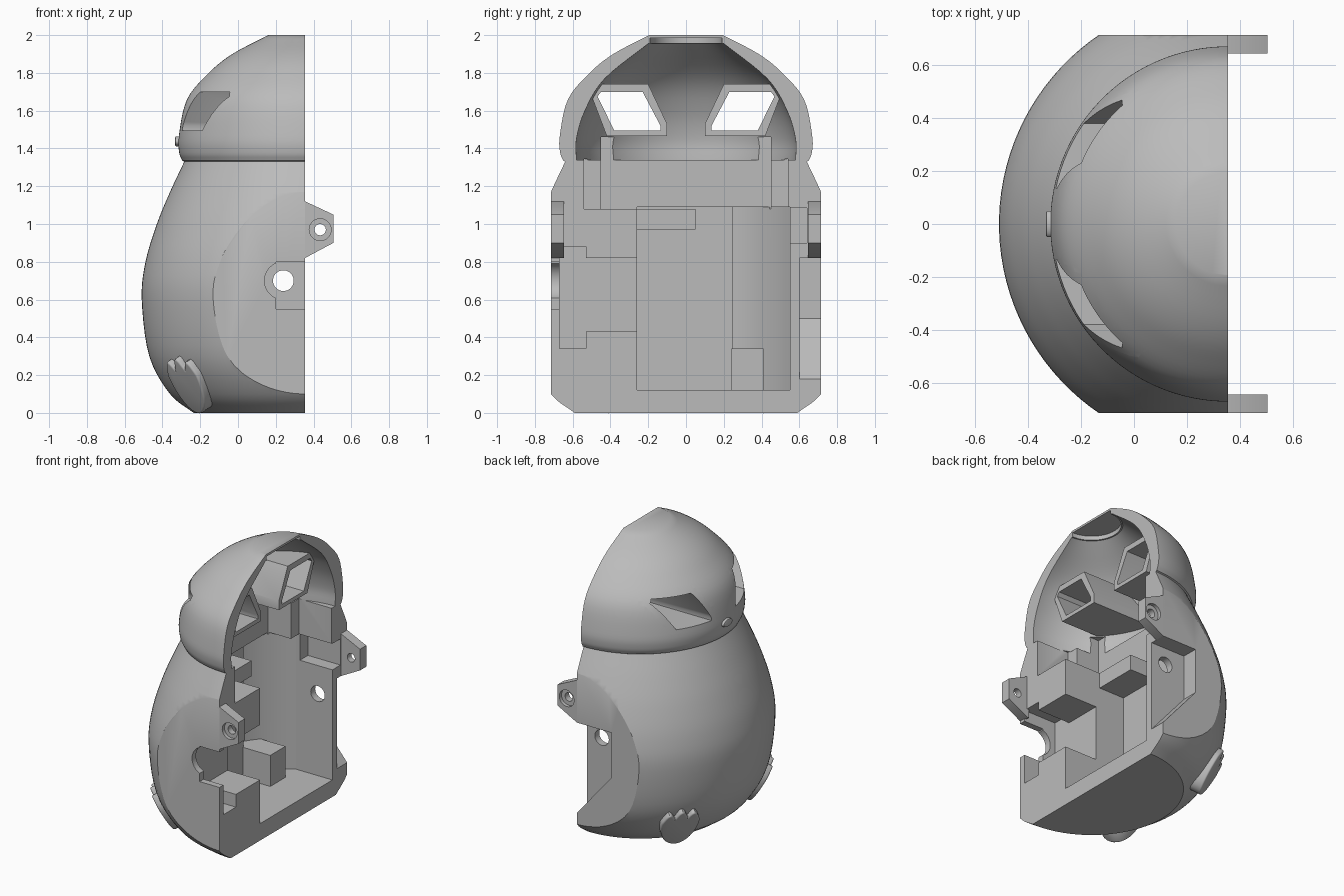
import bpy, bmesh, math
from mathutils import Vector, Matrix

cube = bpy.data.objects.get("Cube")
if cube:
    bpy.data.objects.remove(cube, do_unlink=True)

grey = bpy.data.materials.new("plain grey")
grey.use_nodes = True
grey.diffuse_color = (0.5, 0.5, 0.5, 1)
grey.node_tree.nodes["Principled BSDF"].inputs["Base Color"].default_value = (0.5, 0.5, 0.5, 1)

CUT = 0.355          # plane of the open side, also the axis of revolution
SIDE = 0.715         # flat sides


def finish(bm, name):
    bmesh.ops.recalc_face_normals(bm, faces=bm.faces)
    mesh = bpy.data.meshes.new(name)
    bm.to_mesh(mesh)
    bm.free()
    mesh.materials.append(grey)
    ob = bpy.data.objects.new(name, mesh)
    bpy.context.collection.objects.link(ob)
    return ob


def curve(pts, steps=5):
    """Catmull-Rom curve through a few points."""
    p = [Vector(q) for q in pts]
    p = [2 * p[0] - p[1]] + p + [2 * p[-1] - p[-2]]
    out = []
    for a, b, c, d in zip(p, p[1:], p[2:], p[3:]):
        for i in range(steps):
            t = i / steps
            out.append(0.5 * (2 * b + (c - a) * t + (2 * a - 5 * b + 4 * c - d) * t * t
                              + (3 * b - a - 3 * c + d) * t ** 3))
    return out + [p[-2]]


def lathe(profile, name, seg=112):
    """Solid of revolution around the vertical line x = CUT."""
    bm = bmesh.new()
    rings = []
    for r, z in profile:
        rings.append([bm.verts.new((CUT + r * math.cos(2 * math.pi * (i + 0.5) / seg),
                                    r * math.sin(2 * math.pi * (i + 0.5) / seg), z))
                      for i in range(seg)])
    for low, high in zip(rings, rings[1:]):
        for i in range(seg):
            j = (i + 1) % seg
            bm.faces.new((low[i], low[j], high[j], high[i]))
    bm.faces.new(rings[0])
    bm.faces.new(rings[-1])
    return finish(bm, name)


def prism(pts, axis, lo, hi, name="cutter"):
    """Extrude a 2D outline along an axis."""
    place = {"x": lambda a, b, h: (h, a, b), "y": lambda a, b, h: (a, h, b),
             "z": lambda a, b, h: (a, b, h)}[axis]
    bm = bmesh.new()
    low = [bm.verts.new(place(a, b, lo)) for a, b in pts]
    high = [bm.verts.new(place(a, b, hi)) for a, b in pts]
    bm.faces.new(low)
    bm.faces.new(high)
    n = len(pts)
    for i in range(n):
        j = (i + 1) % n
        bm.faces.new((low[i], low[j], high[j], high[i]))
    return finish(bm, name)


def box(x0, x1, y0, y1, z0, z1):
    return prism([(x0, y0), (x1, y0), (x1, y1), (x0, y1)], "z", z0, z1)


def rod(x, z, r, y0, y1):
    return prism([(x + r * math.cos(math.tau * i / 32), z + r * math.sin(math.tau * i / 32))
                  for i in range(32)], "y", y0, y1)


def apply_modifier(ob, mod):
    bpy.context.view_layer.objects.active = ob
    bpy.ops.object.modifier_apply(modifier=mod.name)


def boolean(ob, other, op="DIFFERENCE", keep=False):
    m = ob.modifiers.new("bool", "BOOLEAN")
    m.operation, m.object, m.solver = op, other, "EXACT"
    apply_modifier(ob, m)
    if not keep:
        bpy.data.objects.remove(other, do_unlink=True)


def smooth(ob, angle=30):
    bpy.ops.object.select_all(action="DESELECT")
    ob.select_set(True)
    bpy.context.view_layer.objects.active = ob
    bpy.ops.object.shade_smooth_by_angle(angle=math.radians(angle))


# Outer shell: belly and domed head
belly = curve([(0.59, 0), (0.715, 0.1), (0.825, 0.3), (0.865, 0.6), (0.845, 0.8),
               (0.785, 1.0), (0.715, 1.17), (0.64, 1.33)])
head = curve([(0.65, 1.335), (0.667, 1.38), (0.668, 1.47), (0.625, 1.66), (0.51, 1.8),
              (0.385, 1.9), (0.195, 2.0)])
body = lathe(belly + head, "body_shell")
outer = lathe(belly + head, "outer_helper")

# Hollow of the head with the thin round recess at its top
hollow = curve([(0.58, 1.34), (0.58, 1.45), (0.535, 1.6), (0.43, 1.77), (0.2, 1.955)])
boolean(body, lathe(hollow + [Vector((0.19, 1.955)), Vector((0.19, 1.985))], "cutter"))

# Neck pocket, wide and shallow plus narrow and deep
boolean(body, box(0.1, 0.6, -0.54, 0.54, 1.08, 1.345))
boolean(body, box(-0.08, 0.6, -0.45, 0.45, 1.08, 1.46))

# Main belly pocket with its rounded corner
arc = [(CUT - math.sqrt(0.62 ** 2 - y * y), y) for y in [0.25 + 0.03 * i for i in range(11)]]
boolean(body, prism([(0.6, -0.26), (-0.13, -0.26), (-0.13, 0.25)] + arc + [(0.6, 0.55)],
                    "z", 0.12, 1.09))
boolean(body, box(0.1, 0.6, 0.5, 0.64, 0.9, 1.085))

# Stepped side pockets
boolean(body, box(0.1, 0.6, -0.54, -0.2, 0.43, 0.82))
boolean(body, box(0.1, 0.6, -0.67, -0.53, 0.34, 0.88))

# Inner blocks
boolean(body, box(-0.16, 0.07, -0.28, 0.05, 0.97, 1.08), "UNION")
boolean(body, box(-0.26, 0.085, 0.24, 0.41, 0.1, 0.34), "UNION")

# Eye tubes running through the head wall
frame = [(0.505, 1.69), (0.48, 1.74), (0.2, 1.74), (0.1, 1.53), (0.1, 1.467), (0.42, 1.467)]
opening = [(0.468, 1.675), (0.45, 1.70), (0.23, 1.70), (0.135, 1.52), (0.135, 1.495), (0.38, 1.495)]
for s in (-1, 1):
    tube = prism([(s * y, z) for y, z in frame], "x", -0.5, 0.25)
    boolean(tube, outer, "INTERSECT", keep=True)
    boolean(body, tube, "UNION")
for s in (-1, 1):
    boolean(body, prism([(s * y, z) for y, z in opening], "x", -0.6, 0.4))
bpy.data.objects.remove(outer, do_unlink=True)

# Open side and flat sides
boolean(body, box(CUT, 2, -2, 2, -1, 3))
for s in (-1, 1):
    boolean(body, box(-2, 2, min(s * SIDE, s * 2), max(s * SIDE, s * 2), -1, 3))

# Round notch in one side, sloped recess and hole in the other
boolean(body, rod(0.24, 0.7, 0.1, -0.8, -0.6))
boolean(body, box(0.2, 0.6, -0.8, -0.6, 0.55, 0.8))
boolean(body, prism([(0.085, 0.82), (0.6, 0.82), (0.6, 0.18), (CUT, 0.18), (0.085, 0.5)],
                    "y", 0.6, 0.8))
boolean(body, rod(0.24, 0.7, 0.055, 0.5, 0.8))

# Screw tabs with countersunk holes
for s, name in ((-1, "right_tab"), (1, "left_tab")):
    y0, y1 = sorted((s * 0.645, s * SIDE))
    tab = prism([(0.34, 1.12), (CUT, 1.12), (0.505, 1.05), (0.505, 0.9), (CUT, 0.82),
                 (0.34, 0.82)], "y", y0, y1, name)
    boolean(tab, rod(0.435, 0.97, 0.03, y0 - 0.1, y1 + 0.1))
    b0, b1 = sorted((s * 0.69, s * 0.8))
    boolean(tab, rod(0.435, 0.97, 0.058, b0, b1))
    smooth(tab)
smooth(body)

# Three-toed feet lying on the belly
toes = [(0.13 - 0.26 * i / 24,
         0.06 + 0.06 * abs(math.sin(3 * math.pi * i / 24)) + 0.04 * math.sin(math.pi * i / 24))
        for i in range(25)]
heel = [(-0.13 * math.cos(math.pi * i / 16), 0.06 - 0.23 * math.sin(math.pi * i / 16))
        for i in range(1, 16)]
for s, name in ((-1, "right_foot"), (1, "left_foot")):
    foot = prism(toes + heel, "z", -0.06, 0.035, name)
    bevel = foot.modifiers.new("bevel", "BEVEL")
    bevel.width, bevel.segments, bevel.limit_method = 0.012, 3, "ANGLE"
    bevel.angle_limit = math.radians(50)
    apply_modifier(foot, bevel)
    a = math.radians(180 - s * 36.4)
    out = Vector((math.cos(a), math.sin(a), 0))
    normal = (0.88 * out + Vector((0, 0, -0.48))).normalized()
    up = (0.48 * out + Vector((0, 0, 0.88))).normalized()
    rot = Matrix((up.cross(normal), up, normal)).transposed().to_4x4()
    foot.matrix_world = Matrix.Translation(Vector((CUT, 0, 0.16)) + 0.75 * out) @ rot
    smooth(foot, 40)

# Small beak
beak = prism([(0.05 * math.cos(math.tau * i / 24), 1.437 + 0.027 * math.sin(math.tau * i / 24))
              for i in range(24)], "x", -0.333, -0.25, "beak")
bevel = beak.modifiers.new("bevel", "BEVEL")
bevel.width, bevel.segments, bevel.limit_method = 0.008, 2, "ANGLE"
apply_modifier(beak, bevel)
smooth(beak, 40)
